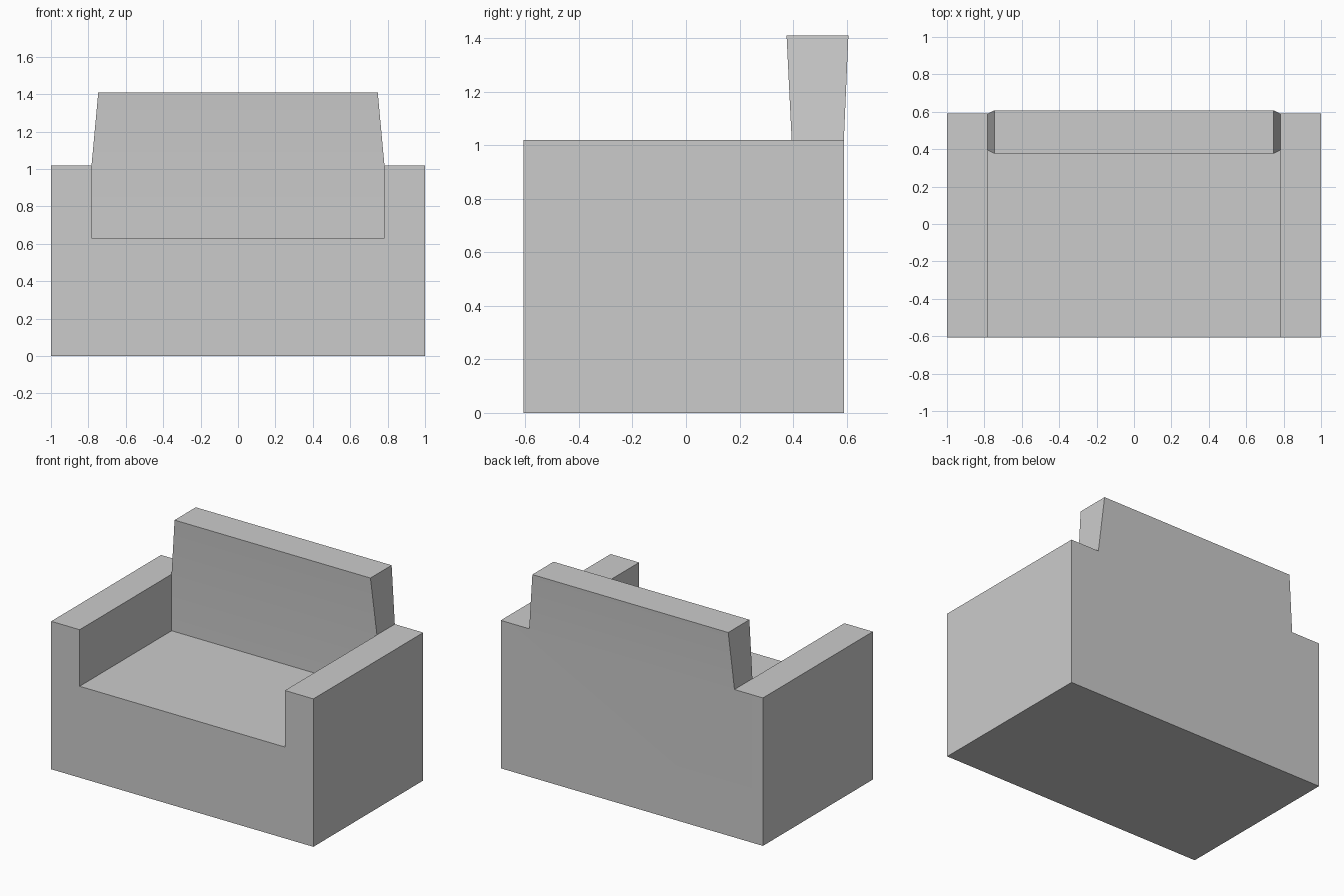
import bpy
import bmesh
import math
from mathutils import Vector

cube = bpy.data.objects.get("Cube")
if cube:
    bpy.data.objects.remove(cube, do_unlink=True)

FRONT, REAR, BACK_FRONT = -0.607, 0.59, 0.395
ARM_INNER, SEAT_Z, ARM_Z, TOP_Z = 0.783, 0.63, 1.02, 1.41

grey = bpy.data.materials.new("grey upholstery")
grey.use_nodes = True
grey.diffuse_color = (0.6, 0.6, 0.6, 1)
grey.node_tree.nodes["Principled BSDF"].inputs["Base Color"].default_value = (0.6, 0.6, 0.6, 1)

bm = bmesh.new()


def split(point, normal):
    bmesh.ops.bisect_plane(bm, geom=bm.verts[:] + bm.edges[:] + bm.faces[:],
                           plane_co=point, plane_no=normal)


def raise_faces(faces, height):
    """Extrude the faces upward and return the new vertices."""
    result = bmesh.ops.extrude_face_region(bm, geom=faces)
    leftover = [f for f in faces if f.is_valid]
    if leftover:
        bmesh.ops.delete(bm, geom=leftover, context='FACES_ONLY')
    verts = [g for g in result["geom"] if isinstance(g, bmesh.types.BMVert)]
    for v in verts:
        v.co.z += height
    return verts


def top_faces(z):
    return [f for f in bm.faces
            if all(abs(v.co.z - z) < 1e-4 for v in f.verts)]


# Base block, marked out for the arms and the backrest
bmesh.ops.create_cube(bm, size=1)
for v in bm.verts:
    v.co = Vector((v.co.x * 2, REAR if v.co.y > 0 else FRONT,
                   SEAT_Z if v.co.z > 0 else 0))
for side in (-1, 1):
    split((side * ARM_INNER, 0, 0), (1, 0, 0))
split((0, BACK_FRONT, 0), (0, 1, 0))

# Arms and lower backrest
raise_faces([f for f in top_faces(SEAT_Z)
             if abs(f.calc_center_median().x) > ARM_INNER
             or f.calc_center_median().y > BACK_FRONT], ARM_Z - SEAT_Z)

# Upper backrest, narrower and thicker toward the top
upper = raise_faces([f for f in top_faces(ARM_Z)
                     if abs(f.calc_center_median().x) < ARM_INNER
                     and f.calc_center_median().y > BACK_FRONT], TOP_Z - ARM_Z)
middle = (BACK_FRONT + REAR) / 2
for v in upper:
    v.co.x = math.copysign(0.747, v.co.x)
    v.co.y = 0.607 if v.co.y > middle else 0.376

# Merge coplanar faces into clean panels
bmesh.ops.dissolve_limit(bm, angle_limit=math.radians(0.5),
                         verts=bm.verts[:], edges=bm.edges[:])
bmesh.ops.recalc_face_normals(bm, faces=bm.faces[:])

mesh = bpy.data.meshes.new("armchair")
bm.to_mesh(mesh)
bm.free()
mesh.materials.append(grey)
chair = bpy.data.objects.new("armchair", mesh)
bpy.context.collection.objects.link(chair)

bpy.ops.object.select_all(action='DESELECT')
chair.select_set(True)
bpy.context.view_layer.objects.active = chair
bpy.ops.object.shade_smooth_by_angle(angle=math.radians(30))
